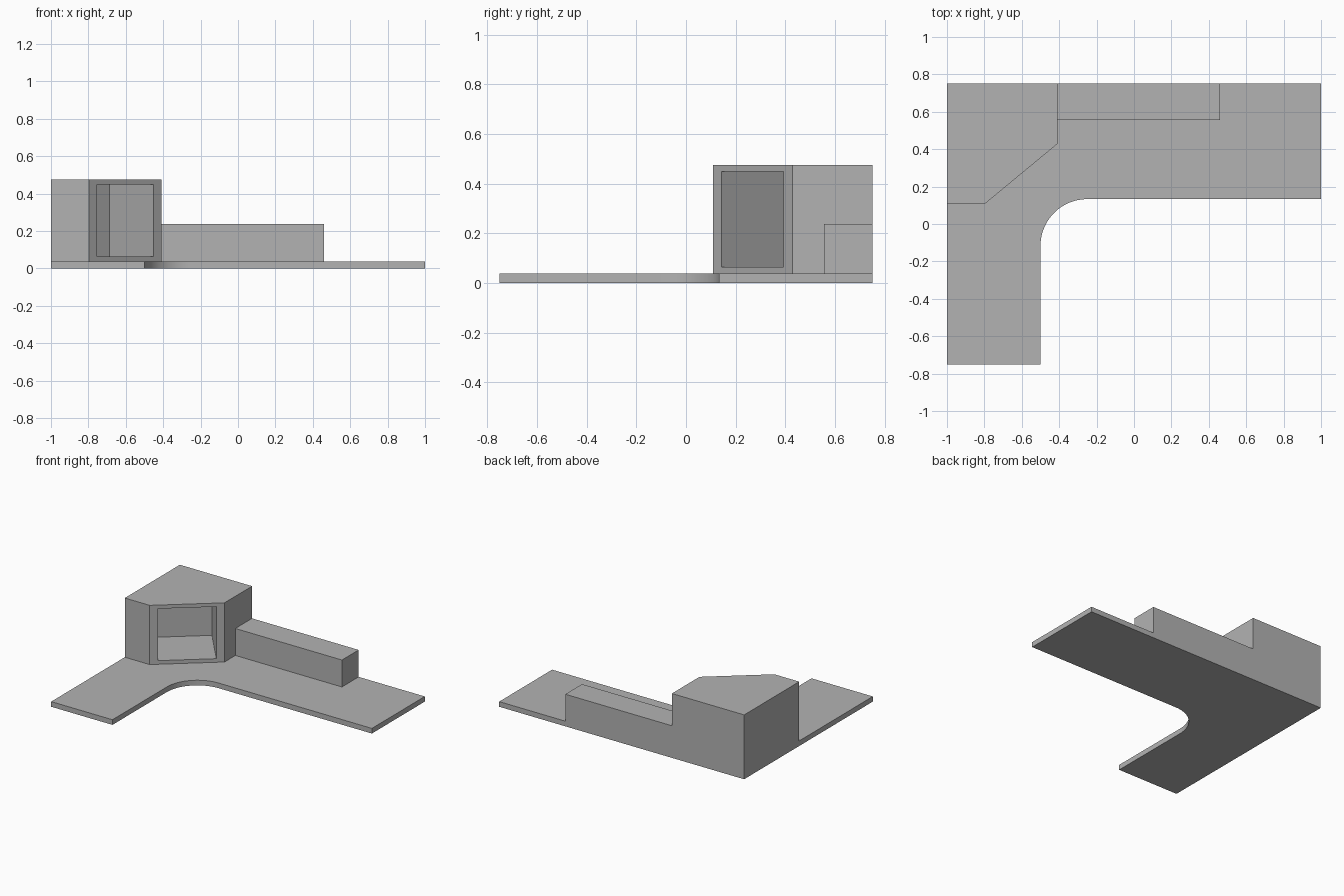
import bpy
import bmesh
from math import sin, cos, pi, radians
from mathutils import Vector

cube = bpy.data.objects.get("Cube")
if cube:
    bpy.data.objects.remove(cube, do_unlink=True)

# Single plain grey for every part
GREY = (0.45, 0.45, 0.45, 1.0)
grey = bpy.data.materials.new("plain_grey")
grey.use_nodes = True
grey.diffuse_color = GREY
grey.node_tree.nodes["Principled BSDF"].inputs["Base Color"].default_value = GREY

BASE_TOP = 0.038
BACK = 0.75


def prism(outline, z0, z1):
    """Extrude a plan outline (counter-clockwise) from z0 to z1."""
    bm = bmesh.new()
    floor = bm.faces.new([bm.verts.new((x, y, z0)) for x, y in outline])
    top = bmesh.ops.extrude_face_region(bm, geom=[floor], use_keep_orig=True)["geom"]
    verts = [v for v in top if isinstance(v, bmesh.types.BMVert)]
    bmesh.ops.translate(bm, verts=verts, vec=(0, 0, z1 - z0))
    bmesh.ops.recalc_face_normals(bm, faces=bm.faces)
    return bm


def finish(bm, name):
    mesh = bpy.data.meshes.new(name)
    bm.to_mesh(mesh)
    bm.free()
    mesh.materials.append(grey)
    obj = bpy.data.objects.new(name, mesh)
    bpy.context.collection.objects.link(obj)
    return obj


# L-shaped base slab with a rounded inner corner
INNER_X, INNER_Y, RADIUS, STEPS = -0.5, 0.133, 0.25, 24
fillet = []
for i in range(STEPS + 1):
    a = pi / 2 + (pi / 2) * i / STEPS
    fillet.append((INNER_X + RADIUS + RADIUS * cos(a),
                   INNER_Y - RADIUS + RADIUS * sin(a)))
outline = [(-1, BACK), (-1, -BACK), (INNER_X, -BACK)]
outline += fillet[::-1] + [(1, INNER_Y), (1, BACK)]
base = finish(prism(outline, 0, BASE_TOP), "base_slab")
bpy.ops.object.select_all(action="DESELECT")
base.select_set(True)
bpy.context.view_layer.objects.active = base
bpy.ops.object.shade_smooth_by_angle(angle=radians(30))

# Corner block with a chamfered front corner
left, right = Vector((-0.797, 0.108, 0)), Vector((-0.41, 0.428, 0))
bm = prism([(-1, BACK), (-1, left.y), left.xy, right.xy, (right.x, BACK)],
           BASE_TOP, 0.475)

# Deep rectangular recess set into the chamfered face
along = (right - left).normalized()
outward = Vector((along.y, -along.x, 0))
face = max(bm.faces, key=lambda f: f.normal.dot(outward))
bmesh.ops.inset_individual(bm, faces=[face], thickness=0.038)
centre = face.calc_center_median()
for v in face.verts:
    side = 1 if (v.co - centre).dot(along) > 0 else -1
    v.co -= along * side * 0.028
opening = bmesh.ops.extrude_discrete_faces(bm, faces=[face])["faces"][0]
bmesh.ops.translate(bm, verts=opening.verts, vec=-outward * 0.37)
finish(bm, "corner_block")

# Low wall along the back edge
wall = [(right.x, BACK), (right.x, 0.555), (0.46, 0.555), (0.46, BACK)]
finish(prism(wall, BASE_TOP, 0.237), "low_back_wall")
